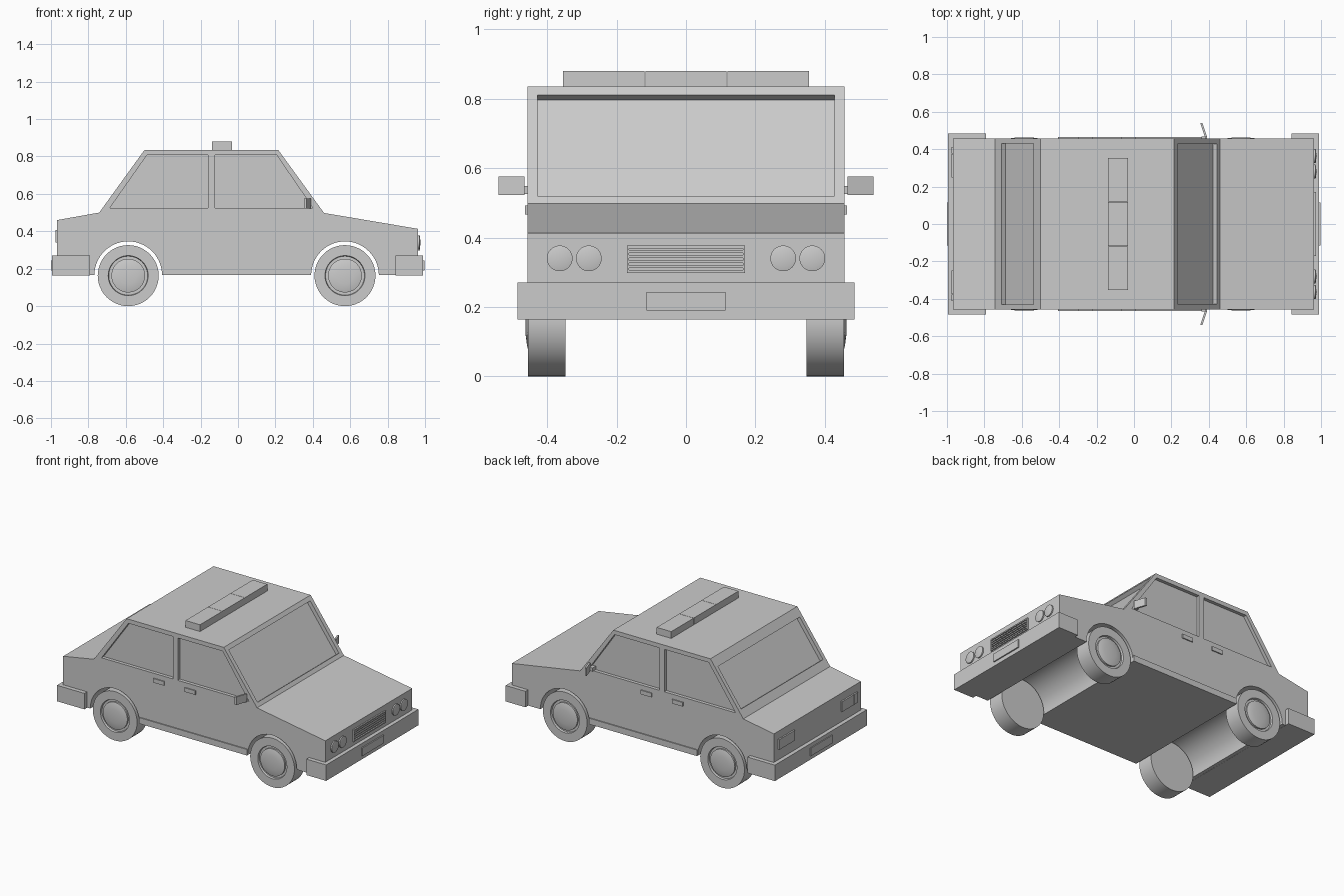
import bpy, bmesh, math
from mathutils import Vector

if "Cube" in bpy.data.objects:
    bpy.data.objects.remove(bpy.data.objects["Cube"])


def make(name, bm, smooth=False):
    bmesh.ops.recalc_face_normals(bm, faces=bm.faces)
    me = bpy.data.meshes.new(name)
    bm.to_mesh(me)
    bm.free()
    ob = bpy.data.objects.new(name, me)
    bpy.context.collection.objects.link(ob)
    if smooth:
        bpy.ops.object.select_all(action='DESELECT')
        bpy.context.view_layer.objects.active = ob
        ob.select_set(True)
        bpy.ops.object.shade_smooth_by_angle(angle=math.radians(30))
    return ob


def prism(name, pts, y0, y1, smooth=False):
    """Extrude an x-z profile from y0 to y1."""
    bm = bmesh.new()
    face = bm.faces.new([bm.verts.new((x, y0, z)) for x, z in pts])
    ext = bmesh.ops.extrude_face_region(bm, geom=[face])
    verts = [v for v in ext['geom'] if isinstance(v, bmesh.types.BMVert)]
    bmesh.ops.translate(bm, verts=verts, vec=(0, y1 - y0, 0))
    return make(name, bm, smooth)


def box(name, x0, x1, y0, y1, z0, z1):
    return prism(name, [(x0, z0), (x1, z0), (x1, z1), (x0, z1)], y0, y1)


def lathe(name, prof, centre, axis, segs=40):
    """Spin (radius, offset) points around the x or y axis through centre."""
    bm = bmesh.new()
    a = Vector(axis)
    up = Vector((0, 0, 1))
    vs = [bm.verts.new(Vector(centre) + up * r + a * d) for r, d in prof]
    edges = [bm.edges.new(p) for p in zip(vs, vs[1:])]
    bmesh.ops.spin(bm, geom=vs + edges, cent=centre, axis=a,
                   angle=2 * math.pi, steps=segs)
    bmesh.ops.remove_doubles(bm, verts=bm.verts, dist=1e-4)
    return make(name, bm, True)


def cut(target, cutter):
    m = target.modifiers.new('cut', 'BOOLEAN')
    m.operation, m.solver, m.object = 'DIFFERENCE', 'EXACT', cutter
    bpy.context.view_layer.objects.active = target
    bpy.ops.object.modifier_apply(modifier=m.name)
    bpy.data.objects.remove(cutter)


W = 0.457
AXLES = (-0.587, 0.572)

# Body shell with wheel arches in the profile
def arch(cx, r=0.181, n=28):
    return [(cx - r * math.cos(math.pi * i / n), 0.165 + r * math.sin(math.pi * i / n))
            for i in range(n + 1)]

profile = [(-0.967, 0.165)] + arch(AXLES[0]) + arch(AXLES[1]) + [
    (0.963, 0.165), (0.963, 0.413), (0.46, 0.498), (0.215, 0.835),
    (-0.5, 0.835), (-0.742, 0.5), (-0.967, 0.46)]
body = prism('body', profile, -W, W)

# Recessed side windows
rear_win = [(-0.685, 0.525), (-0.16, 0.525), (-0.16, 0.807), (-0.487, 0.807)]
front_win = [(-0.123, 0.525), (0.4, 0.525), (0.207, 0.807), (-0.123, 0.807)]
for s in (-1, 1):
    for pts in (rear_win, front_win):
        cut(body, prism('window_cutter', pts, *sorted((s * (W - 0.022), s * 0.6))))

# Recessed windscreen and rear window
def slanted_cutter(a, b, hw, side, d=0.026):
    a, b = Vector(a), Vector(b)
    t = (b - a).normalized()
    n = Vector((t.y, -t.x)) * side
    return prism('screen_cutter', [a - n * d, b - n * d, b + n * 0.1, a + n * 0.1], -hw, hw)

cut(body, slanted_cutter((0.444, 0.52), (0.232, 0.811), 0.428, 1))
cut(body, slanted_cutter((-0.708, 0.547), (-0.537, 0.784), 0.43, -1))
bpy.ops.object.select_all(action='DESELECT')
body.select_set(True)
bpy.context.view_layer.objects.active = body
bpy.ops.object.shade_smooth_by_angle(angle=math.radians(20))

# Bumpers and plates
box('front_bumper', 0.843, 0.989, -0.485, 0.485, 0.164, 0.27)
box('rear_bumper', -0.994, -0.792, -0.485, 0.485, 0.164, 0.27)
box('front_plate', 0.98, 0.997, -0.114, 0.114, 0.19, 0.243)
box('rear_plate', -1.0, -0.98, -0.114, 0.114, 0.19, 0.243)

# Wheels with a groove and domed hub
wheel_prof = [(0, 0.347), (0.163, 0.347), (0.163, 0.456), (0.107, 0.456),
              (0.104, 0.443), (0.09, 0.443), (0.09, 0.454), (0.075, 0.458),
              (0.045, 0.462), (0, 0.463)]
for s, side in ((-1, 'right'), (1, 'left')):
    for cx, end in zip(AXLES, ('rear', 'front')):
        lathe(f'{end}_{side}_wheel', wheel_prof, (cx, 0, 0.163), (0, s, 0), 48)

    # Sill strip and door handles
    lo, hi = sorted((s * 0.44, s * 0.464))
    box(f'{side}_sill', -0.406, 0.391, lo, hi, 0.165, 0.205)
    for i, x in enumerate((-0.3, -0.07)):
        box(f'{side}_door_handle_{i}', x, x + 0.08, lo, hi, 0.466, 0.493)

    # Wing mirror: thin tilted plate on a short stem
    bm = bmesh.new()
    quad = [(0.379, 0.465), (0.391, 0.465), (0.366, 0.54), (0.354, 0.54)]
    f = bm.faces.new([bm.verts.new((x, s * y, 0.523)) for x, y in quad])
    ext = bmesh.ops.extrude_face_region(bm, geom=[f])
    bmesh.ops.translate(bm, vec=(0, 0, 0.053),
                        verts=[v for v in ext['geom'] if isinstance(v, bmesh.types.BMVert)])
    make(f'{side}_mirror', bm)
    box(f'{side}_mirror_stem', 0.36, 0.384, *sorted((s * 0.43, s * 0.469)), 0.525, 0.548)

    # Twin headlights
    for i, y in enumerate((0.28, 0.364)):
        lathe(f'{side}_headlight_{i}',
              [(0, -0.01), (0.037, -0.01), (0.037, 0.008), (0.025, 0.011), (0, 0.012)],
              (0.963, s * y, 0.34), (1, 0, 0), 32)

    # Two-part tail lights
    for nm, y0, y1 in (('tail_light', 0.248, 0.374), ('rear_indicator', 0.376, 0.412)):
        box(f'{side}_{nm}', -0.977, -0.955, *sorted((s * y0, s * y1)), 0.34, 0.408)

# Grille: frame and slats
for z0, z1 in ((0.298, 0.306), (0.369, 0.377)):
    box('grille_frame', 0.95, 0.972, -0.17, 0.17, z0, z1)
for s in (-1, 1):
    box('grille_frame_end', 0.95, 0.972, *sorted((s * 0.164, s * 0.17)), 0.306, 0.369)
for i in range(4):
    z = 0.312 + i * 0.0145
    box('grille_slat', 0.95, 0.97, -0.164, 0.164, z, z + 0.008)

# Roof light bar in three segments
for nm, y0, y1 in (('right', -0.354, -0.119), ('middle', -0.117, 0.117), ('left', 0.119, 0.354)):
    box(f'roof_light_{nm}', -0.139, -0.032, y0, y1, 0.83, 0.88)
